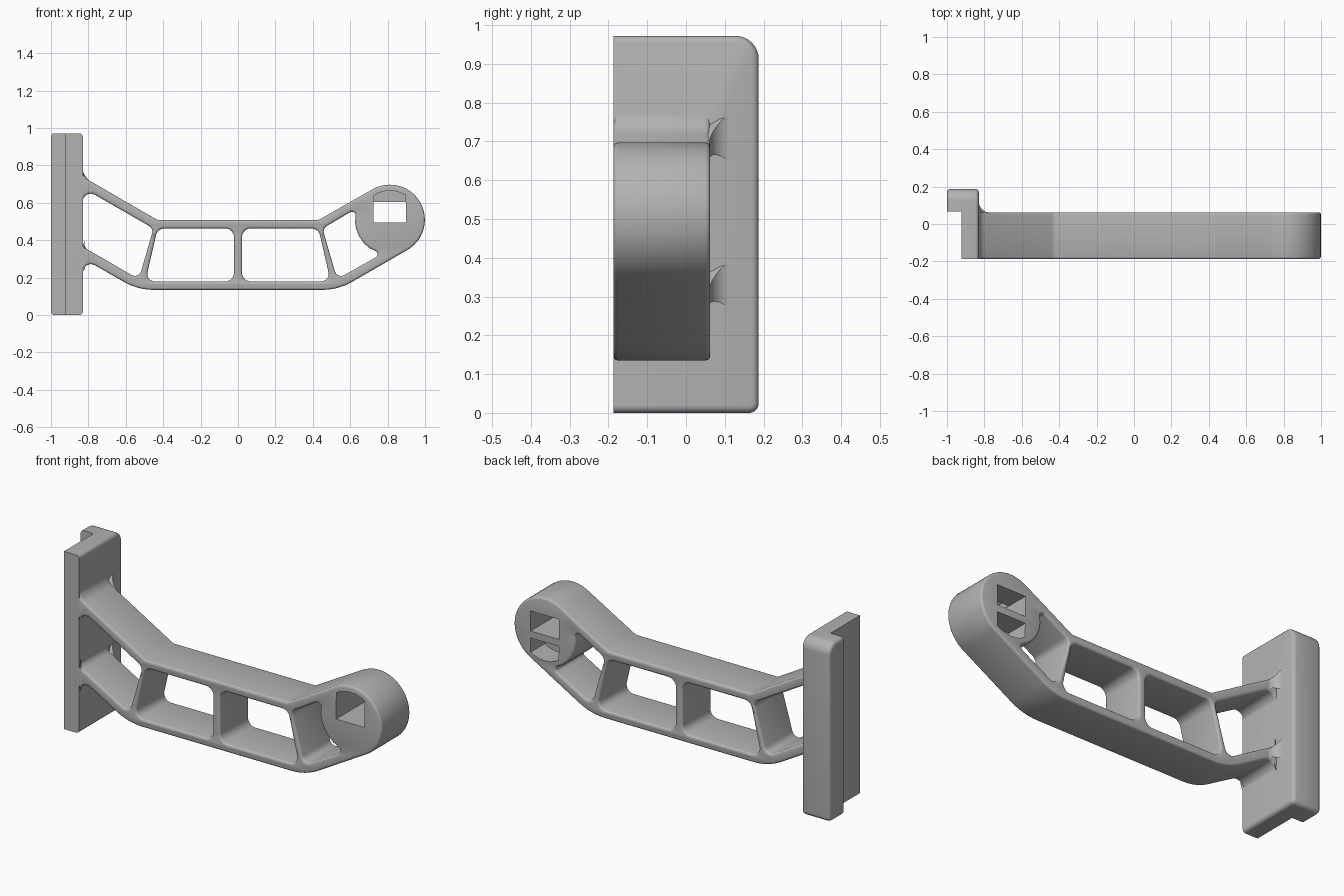
import bpy, bmesh
from math import sin, cos, tan, pi, radians
from mathutils import Vector, Matrix

cube = bpy.data.objects.get("Cube")
if cube:
    bpy.data.objects.remove(cube)

grey = bpy.data.materials.new("plain grey")
grey.use_nodes = True
grey.diffuse_color = (0.45, 0.45, 0.45, 1)
grey.node_tree.nodes["Principled BSDF"].inputs["Base Color"].default_value = grey.diffuse_color

HUB = Vector((0.812, 0.51))
HUB_R = 0.187
SLOPE = tan(pi / 6)
FACE = -0.832          # mounting face that the arm grows from
FRONT, BACK = -0.1875, 0.0625


def hub_point(deg, r=HUB_R):
    a = radians(deg)
    return (HUB.x + r * cos(a), HUB.y + r * sin(a))


def rounded(points, steps=8):
    """Round every (x, y, radius) corner; a corner without radius stays sharp."""
    out = []
    for i, p in enumerate(points):
        here = Vector(p[:2])
        if len(p) < 3:
            out.append(here)
            continue
        a = (Vector(points[i - 1][:2]) - here).normalized()
        b = (Vector(points[(i + 1) % len(points)][:2]) - here).normalized()
        half = a.angle(b) / 2
        centre = here + (a + b).normalized() * p[2] / sin(half)
        start = here + a * p[2] / tan(half) - centre
        end = here + b * p[2] / tan(half) - centre
        turn = start.angle_signed(end)
        for k in range(steps + 1):
            out.append(centre + Matrix.Rotation(-turn * k / steps, 2) @ start)
    return out


def add_object(name, mesh):
    obj = bpy.data.objects.new(name, mesh)
    bpy.context.collection.objects.link(obj)
    mesh.materials.clear()
    mesh.materials.append(grey)
    return obj


def slab(name, outlines, thickness, bevel, matrix):
    """Flat outline with holes, thickened both ways and edge-rounded."""
    curve = bpy.data.curves.new(name, "CURVE")
    curve.dimensions = "2D"
    curve.fill_mode = "BOTH"
    curve.extrude = thickness / 2 - bevel
    curve.bevel_depth = bevel
    curve.bevel_resolution = 2
    curve.offset = -bevel
    for points in outlines:
        spline = curve.splines.new("POLY")
        spline.points.add(len(points) - 1)
        for sp, p in zip(spline.points, points):
            sp.co = (p[0], p[1], 0, 1)
        spline.use_cyclic_u = True
    temp = bpy.data.objects.new(name + " outline", curve)
    bpy.context.collection.objects.link(temp)
    deps = bpy.context.evaluated_depsgraph_get()
    mesh = bpy.data.meshes.new_from_object(temp.evaluated_get(deps))
    bpy.data.objects.remove(temp)
    bm = bmesh.new()
    bm.from_mesh(mesh)
    bmesh.ops.remove_doubles(bm, verts=bm.verts, dist=0.0001)
    bmesh.ops.recalc_face_normals(bm, faces=bm.faces)
    bm.transform(matrix)
    bm.to_mesh(mesh)
    bm.free()
    return add_object(name, mesh)


def prism(name, low, high):
    """Solid between two matching 3D rings."""
    bm = bmesh.new()
    a = [bm.verts.new(p) for p in low]
    b = [bm.verts.new(p) for p in high]
    bm.faces.new(a)
    bm.faces.new(b)
    for i in range(len(a)):
        j = (i + 1) % len(a)
        bm.faces.new((a[i], a[j], b[j], b[i]))
    bmesh.ops.recalc_face_normals(bm, faces=bm.faces)
    bmesh.ops.triangulate(bm, faces=[f for f in bm.faces if len(f.verts) > 4])
    mesh = bpy.data.meshes.new(name)
    bm.to_mesh(mesh)
    bm.free()
    return add_object(name, mesh)


def prism_y(name, points, y0, y1):
    return prism(name, [(x, y0, z) for x, z in points], [(x, y1, z) for x, z in points])


def cut(target, cutters):
    for c in cutters:
        mod = target.modifiers.new("cut", "BOOLEAN")
        mod.operation, mod.solver, mod.object = "DIFFERENCE", "EXACT", c
    deps = bpy.context.evaluated_depsgraph_get()
    target.data = bpy.data.meshes.new_from_object(target.evaluated_get(deps))
    target.modifiers.clear()
    for c in cutters:
        bpy.data.objects.remove(c)


def box(x0, x1, z0, z1):
    return [(x0, z0), (x1, z0), (x1, z1), (x0, z1)]


# Arm: outer silhouette, wrapping around the hub
outer = [(-0.87, 0.82), (FACE, 0.82), (FACE, 0.741, 0.07), (-0.43, 0.508, 0.04), (0.43, 0.508, 0.04)]
outer += [hub_point(a) for a in range(120, -61, -5)]
outer += [(0.536, 0.135, 0.32), (-0.536, 0.135, 0.32), (FACE, 0.305, 0.045), (FACE, 0.23), (-0.87, 0.23)]

# Arm windows
middle = [(-0.43, 0.463, 0.045), (-0.022, 0.463, 0.045), (-0.022, 0.18, 0.045), (-0.495, 0.18, 0.04)]
left_end = [(FACE, 0.682, 0.045), (-0.452, 0.463, 0.035), (-0.53, 0.192, 0.035), (FACE, 0.366, 0.04)]
hub_end = [(0.53, 0.192, 0.035), (0.452, 0.463, 0.035), (*hub_point(161), 0.02)]
hub_end += [hub_point(a) for a in (183, 196, 209, 222, 235)] + [(*hub_point(257), 0.02)]
windows = [middle, [(-x, z, r) for x, z, r in middle], left_end, hub_end]

upright = Matrix.Translation((0, (FRONT + BACK) / 2, 0)) @ Matrix.Rotation(pi / 2, 4, "X")
arm = slab("arm", [rounded(p) for p in [outer] + windows], BACK - FRONT, 0.012, upright)

# Hub openings: square through hole, arched front pocket, arched back slot
x0, x1 = 0.725, 0.897
arch = [hub_point(a, 0.155) for a in range(57, 124, 6)]
pocket = [(x0, 0.55), (x1, 0.55)] + arch
slot = [(x0, 0.457), (x1, 0.457)] + [(x, 2 * HUB.y - z) for x, z in arch]
cut(arm, [prism_y("hole cutter", box(x0, x1, 0.495, 0.605), -0.3, 0.2),
          prism_y("pocket cutter", pocket, -0.3, -0.06),
          prism_y("slot cutter", slot, -0.06, 0.2)])

# Mounting plate: rounded block cut down to an L section
side = rounded([(-0.3, 0), (0.1875, 0, 0.025), (0.1875, 0.972, 0.06), (-0.3, 0.972)])
across = Matrix.Translation((-0.915, 0, 0)) @ Matrix(((0, 0, 1, 0), (1, 0, 0, 0), (0, 1, 0, 0), (0, 0, 0, 1)))
plate = slab("mounting_plate", [side], 0.17, 0.018, across)
cut(plate, [prism_y("recess cutter", box(-1.2, -0.922, -0.2, 1.2), -0.5, 0.068),
            prism_y("front trim cutter", box(-1.2, -0.6, -0.2, 1.2), -0.5, FRONT)])

# Flared fillets where the two struts meet the plate on the back
fillets = []
for name, top, bottom in (("upper_fillet", 0.735, 0.688), ("lower_fillet", 0.355, 0.31)):
    low, high = [], []
    for k in range(9):
        a = k / 8 * pi / 2
        x, y = -0.83 + 0.06 * (1 - sin(a)), 0.061 + 0.06 * (1 - cos(a))
        drop = SLOPE * (x + 0.83)
        flare = 0.045 * (1 - cos(a)) / 1
        low.append((x, y, bottom - drop - flare))
        high.append((x, y, top - drop + flare))
    for x, y in ((-0.85, 0.121), (-0.85, 0.04), (-0.77, 0.04)):
        drop = SLOPE * (x + 0.83)
        low.append((x, y, bottom - drop))
        high.append((x, y, top - drop))
    fillets.append(prism(name, low, high))

# Smooth curved surfaces, keep edges crisp
bpy.ops.object.select_all(action="DESELECT")
for obj in [arm, plate] + fillets:
    obj.select_set(True)
bpy.context.view_layer.objects.active = arm
bpy.ops.object.shade_smooth_by_angle(angle=radians(35))
